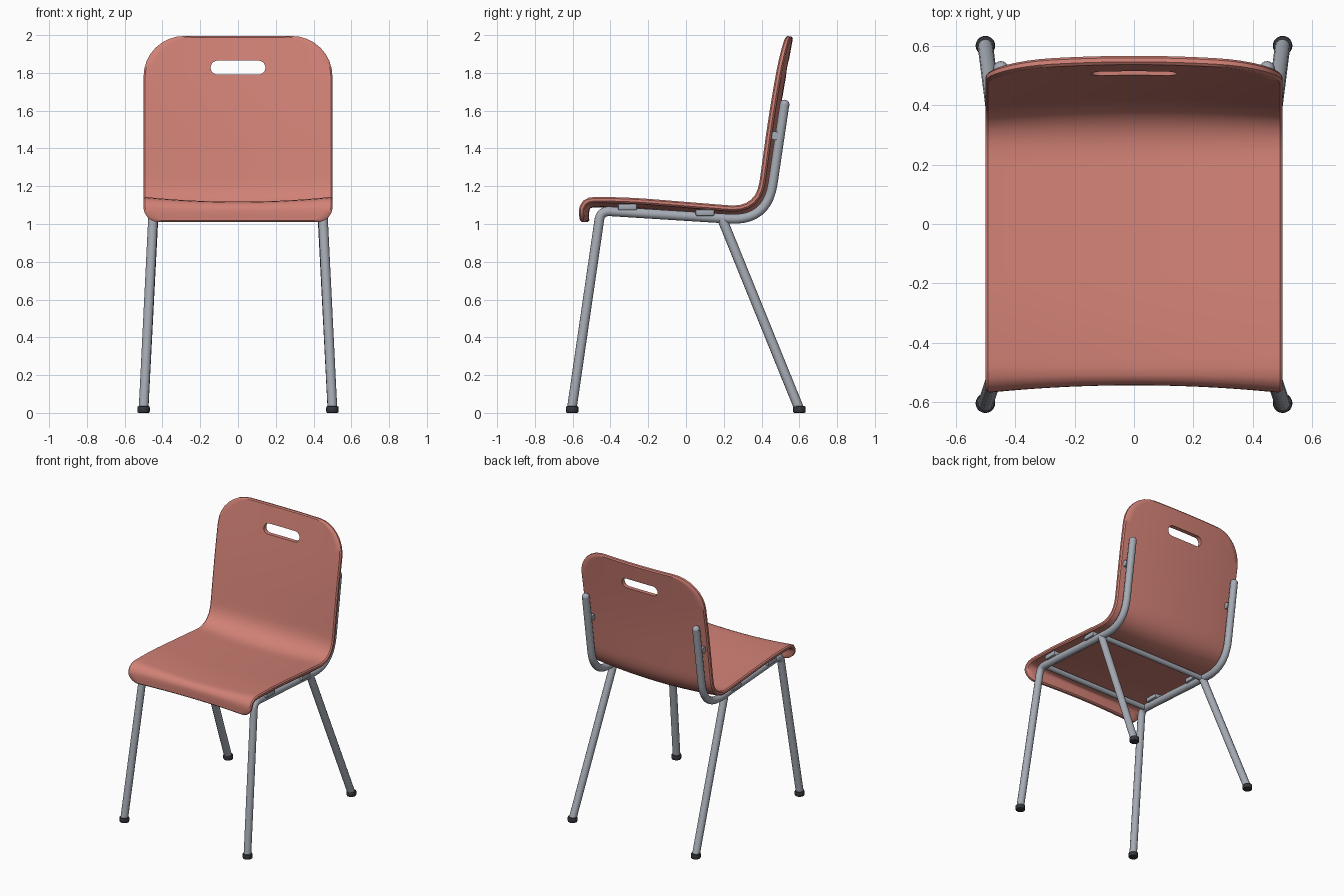
import bpy, bmesh, math
from mathutils import Vector

cube = bpy.data.objects.get("Cube")
if cube:
    bpy.data.objects.remove(cube, do_unlink=True)


def material(name, rgb):
    m = bpy.data.materials.new(name)
    m.use_nodes = True
    m.diffuse_color = (*rgb, 1)
    m.node_tree.nodes["Principled BSDF"].inputs["Base Color"].default_value = (*rgb, 1)
    return m


CORAL = material("coral plastic", (0.64, 0.22, 0.18))
STEEL = material("grey steel", (0.38, 0.41, 0.46))
RUBBER = material("dark rubber", (0.035, 0.036, 0.045))


def finish(name, bm, mat):
    """Turn a bmesh into a named object."""
    bmesh.ops.recalc_face_normals(bm, faces=bm.faces)
    mesh = bpy.data.meshes.new(name)
    bm.to_mesh(mesh)
    bm.free()
    mesh.materials.append(mat)
    ob = bpy.data.objects.new(name, mesh)
    bpy.context.collection.objects.link(ob)
    return ob


def smooth(ob):
    """Apply modifiers, then smooth all but the sharp edges."""
    bpy.ops.object.select_all(action='DESELECT')
    ob.select_set(True)
    bpy.context.view_layer.objects.active = ob
    bpy.ops.object.convert(target='MESH')
    bpy.ops.object.shade_smooth_by_angle(angle=math.radians(40))


def rounded(points, cuts, steps=10):
    """Polyline whose inner corners are replaced by curved bends."""
    pts = [Vector(p) for p in points]
    path = [pts[0]]
    for a, b, c, cut in zip(pts, pts[1:], pts[2:], cuts):
        p = b + (a - b).normalized() * cut
        q = b + (c - b).normalized() * cut
        for k in range(steps + 1):
            t = k / steps
            path.append(p * (1 - t) ** 2 + b * 2 * t * (1 - t) + q * t * t)
    return path + [pts[-1]]


def tube(name, path, radius):
    curve = bpy.data.curves.new(name, 'CURVE')
    curve.dimensions = '3D'
    curve.bevel_depth = radius
    curve.bevel_resolution = 4
    curve.use_fill_caps = True
    spline = curve.splines.new('POLY')
    spline.points.add(len(path) - 1)
    for point, co in zip(spline.points, path):
        point.co = (*co, 1)
    curve.materials.append(STEEL)
    ob = bpy.data.objects.new(name, curve)
    bpy.context.collection.objects.link(ob)
    smooth(ob)


# Seat shell: one side profile (y, z) swept across x
profile = rounded([(-0.568, 1.01), (-0.57, 1.145), (-0.3, 1.142), (0.37, 1.088),
                   (0.44, 1.6), (0.512, 2.0)], [0.09, 0.12, 0.14, 0.2])
lengths = [0]
for a, b in zip(profile, profile[1:]):
    lengths.append(lengths[-1] + (b - a).length)
TOTAL = lengths[-1]


def along(s):
    """Point and upward normal at distance s on the profile."""
    i = max(k for k in range(len(profile) - 1) if lengths[k] <= s or k == 0)
    a, b = profile[i], profile[i + 1]
    return a.lerp(b, (s - lengths[i]) / (lengths[i + 1] - lengths[i]))


def normal(s):
    d = (along(min(s + 0.01, TOTAL)) - along(max(s - 0.01, 0))).normalized()
    return Vector((-d.y, d.x))


LIP, TOP, HALF = 0.08, 0.22, 0.5


def half_width(s):
    for dist, r in ((s, LIP), (TOTAL - s, TOP)):
        if dist < r:
            return HALF - r + math.sqrt(max(r * r - (r - dist) ** 2, 0))
    return HALF


turns = [math.pi / 2 * k / 8 for k in range(9)]
rows = [LIP * (1 - math.cos(t)) for t in turns]
span = TOTAL - LIP - TOP
rows += [LIP + span * k / 48 for k in range(1, 48)]
rows += [TOTAL - TOP * (1 - math.cos(t)) for t in reversed(turns)]
COLS = 24

bm = bmesh.new()


def layer(depth, shrink):
    grid = []
    for s in rows:
        w = half_width(s) - shrink
        s = shrink + s * (TOTAL - 2 * shrink) / TOTAL
        base, n = along(s), normal(s)
        line = []
        for j in range(COLS + 1):
            x = w * (2 * j / COLS - 1)
            p = base - n * (depth + 0.026 * (1 - (x / HALF) ** 2))
            line.append(bm.verts.new((x, p.x, p.y)))
        grid.append(line)
    return grid


def rim(g):
    return (g[0] + [r[-1] for r in g[1:-1]] + g[-1][::-1] + [r[0] for r in g[-2:0:-1]])


layers = [layer(0, 0.008), layer(0.008, 0), layer(0.022, 0), layer(0.03, 0.008)]
for g in (layers[0], layers[-1]):
    for r, q in zip(g, g[1:]):
        for j in range(COLS):
            bm.faces.new((r[j], r[j + 1], q[j + 1], q[j]))
for g, h in zip(layers, layers[1:]):
    a, b = rim(g), rim(h)
    for k in range(len(a)):
        bm.faces.new((a[k - 1], a[k], b[k], b[k - 1]))
bmesh.ops.delete(bm, geom=[v for v in bm.verts if not v.link_faces], context='VERTS')
shell = finish("seat_shell", bm, CORAL)

# Hand slot cut through the backrest
bm = bmesh.new()
ring = []
for k in range(26):
    end, step = divmod(k, 13)
    t = math.pi * (end + step / 12) - math.pi / 2
    ring.append(bm.verts.new((0.037 * math.cos(t) + 0.108 * (1 - 2 * end), 0.3,
                              1.828 + 0.037 * math.sin(t))))
face = bm.faces.new(ring)
out = bmesh.ops.extrude_face_region(bm, geom=[face])["geom"]
bmesh.ops.translate(bm, vec=(0, 0.5, 0),
                    verts=[v for v in out if isinstance(v, bmesh.types.BMVert)])
cutter = finish("slot_cutter", bm, CORAL)
cutter.hide_render = True
cut = shell.modifiers.new("slot", 'BOOLEAN')
cut.operation = 'DIFFERENCE'
cut.object = cutter
smooth(shell)
bpy.data.objects.remove(cutter, do_unlink=True)

# Steel frame and feet, same on both sides
R, X = 0.026, 0.448
for side, word in ((1, "left"), (-1, "right")):
    x = side * X
    tube(word + "_front_leg_and_rail",
         rounded([(side * 0.5, -0.605, 0.02), (x, -0.452, 1.07), (x, 0.43, 1.015),
                  (x, 0.522, 1.635)], [0.05, 0.2]), R)
    tube(word + "_back_leg", [(side * 0.5, 0.6, 0.02), (x, 0.19, 1.03)], R)

    bpy.ops.mesh.primitive_uv_sphere_add(segments=16, ring_count=8, radius=R,
                                         location=(x, 0.522, 1.632))
    cap = bpy.context.object
    cap.name = word + "_tube_cap"
    cap.data.materials.append(STEEL)
    smooth(cap)

    # Backrest fixing between tube and shell
    tube(word + "_back_fixing", [(x - 0.03, 0.47, 1.468), (x + 0.03, 0.47, 1.468)], 0.023)

    # Seat fixing pads
    for place, y, z in (("front", -0.31, 1.09), ("back", 0.1, 1.06)):
        bm = bmesh.new()
        bmesh.ops.create_cube(bm, size=1)
        bmesh.ops.scale(bm, vec=(0.08, 0.1, 0.034), verts=bm.verts)
        bmesh.ops.bevel(bm, geom=bm.edges[:], offset=0.008, segments=2,
                        affect='EDGES', profile=0.5)
        pad = finish(f"{word}_{place}_pad", bm, STEEL)
        pad.location = (x, y, z)
        smooth(pad)

    # Rubber feet
    for place, y in (("front", -0.603), ("back", 0.6)):
        bm = bmesh.new()
        bmesh.ops.create_cone(bm, cap_ends=True, segments=20, radius1=0.033,
                              radius2=0.033, depth=0.036)
        caps = [e for e in bm.edges if abs(e.verts[0].co.z - e.verts[1].co.z) < 1e-4]
        bmesh.ops.bevel(bm, geom=caps, offset=0.007, segments=2,
                        affect='EDGES', profile=0.5)
        foot = finish(f"{word}_{place}_foot", bm, RUBBER)
        foot.location = (side * 0.5, y, 0.018)
        smooth(foot)

# Cross bars under the seat
for word, y, z in (("front", -0.41, 1.065), ("back", 0.19, 1.03)):
    tube(word + "_cross_bar", [(-X, y, z), (X, y, z)], 0.019)
